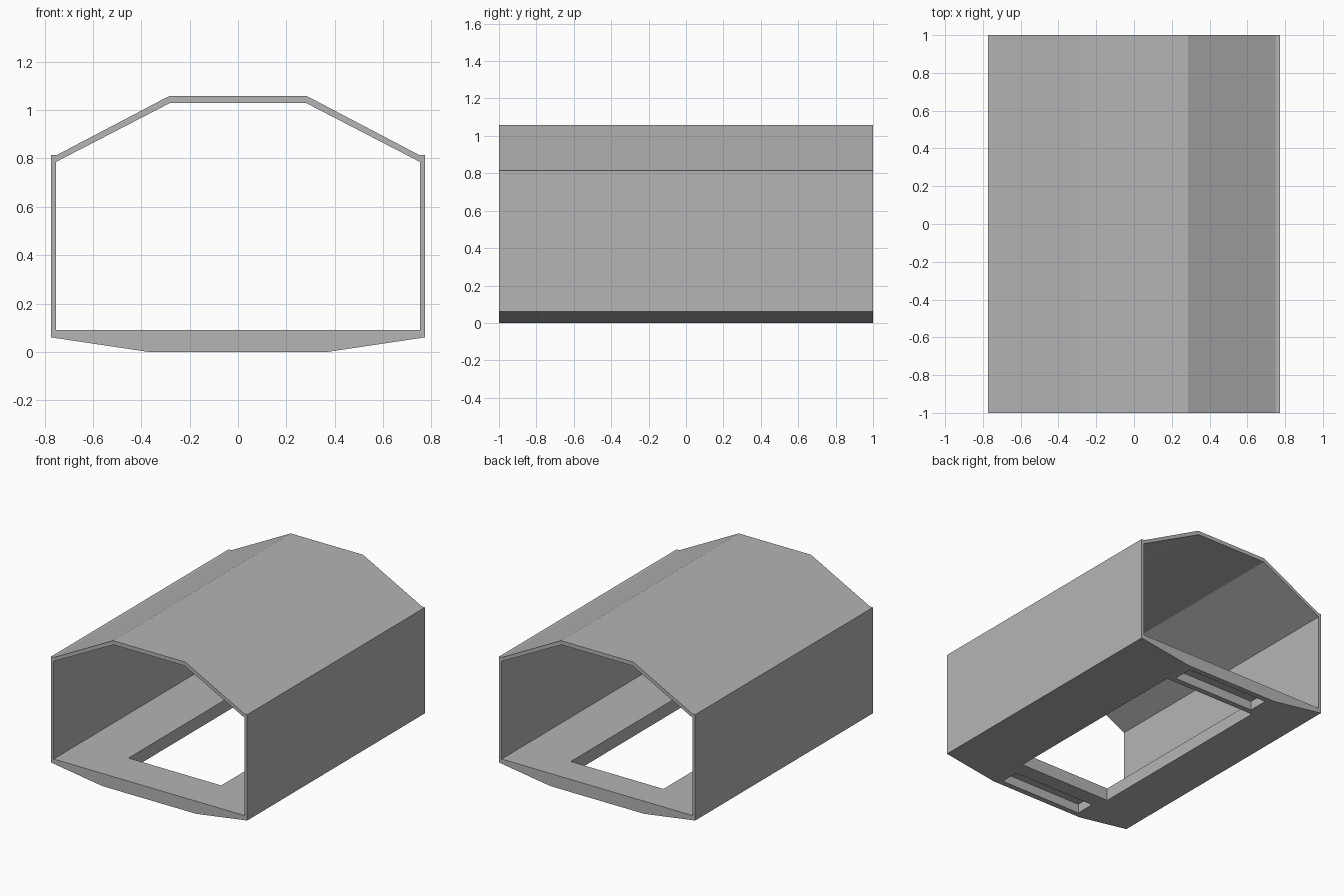
import bpy
import bmesh

cube = bpy.data.objects.get("Cube")
if cube:
    bpy.data.objects.remove(cube, do_unlink=True)

# One plain grey for the whole shell
grey = bpy.data.materials.new("plain grey")
grey.use_nodes = True
colour = (0.46, 0.46, 0.46, 1)
grey.diffuse_color = colour
grey.node_tree.nodes["Principled BSDF"].inputs["Base Color"].default_value = colour


def prism(name, half_profile, y0, y1):
    """Mirror a right-hand (x, z) outline, listed bottom to top, and extrude it along y."""
    outline = half_profile + [(-x, z) for x, z in reversed(half_profile)]
    bm = bmesh.new()
    face = bm.faces.new([bm.verts.new((x, y0, z)) for x, z in outline])
    out = bmesh.ops.extrude_face_region(bm, geom=[face])
    verts = [g for g in out["geom"] if isinstance(g, bmesh.types.BMVert)]
    bmesh.ops.translate(bm, verts=verts, vec=(0, y1 - y0, 0))
    bmesh.ops.recalc_face_normals(bm, faces=bm.faces)
    mesh = bpy.data.meshes.new(name)
    bm.to_mesh(mesh)
    bm.free()
    mesh.materials.append(grey)
    obj = bpy.data.objects.new(name, mesh)
    bpy.context.scene.collection.objects.link(obj)
    return obj


def block(half_width, z0, z1):
    return [(half_width, z0), (half_width, z1)]


# Outer body: keel, straight walls with a small lip, three-sided roof
shell = prism("tunnel_shell", [(0.37, 0), (0.773, 0.06), (0.773, 0.814),
                               (0.75, 0.814), (0.285, 1.058)], -1, 1)

# Inner bore, floor opening and the two shallow slots under the floor
cutters = [
    prism("bore_cutter", [(0.752, 0.09), (0.752, 0.786), (0.28, 1.03)], -1.2, 1.2),
    prism("floor_opening_cutter", block(0.365, -0.1, 0.2), -0.71, 0.775),
    prism("front_slot_cutter", block(0.325, -0.1, 0.065), -0.96, -0.82),
    prism("back_slot_cutter", block(0.325, -0.1, 0.065), 0.815, 0.96),
]

bpy.context.view_layer.objects.active = shell
for cutter in cutters:
    cutter.hide_render = True
    cut = shell.modifiers.new(cutter.name, "BOOLEAN")
    cut.operation = "DIFFERENCE"
    cut.solver = "EXACT"
    cut.object = cutter
    bpy.ops.object.modifier_apply(modifier=cut.name)
    bpy.data.objects.remove(cutter, do_unlink=True)
